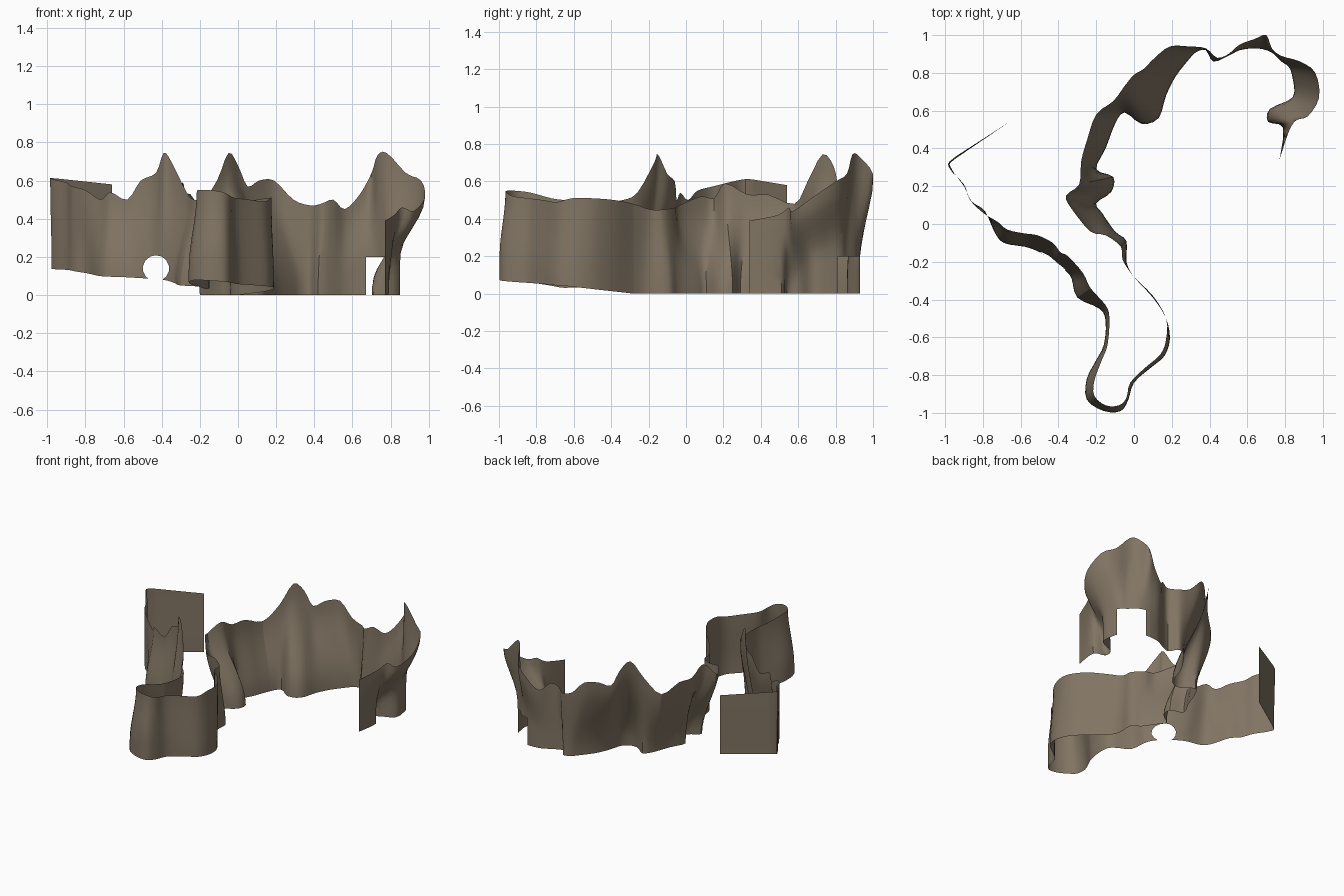
import bpy
import bmesh
from math import cos, sin, pi
from mathutils import Vector

default_cube = bpy.data.objects.get("Cube")
if default_cube:
    bpy.data.objects.remove(default_cube, do_unlink=True)

ROWS = 10
STEPS = 3
UNIT = 0.01

rock = bpy.data.materials.new("brown_rock")
rock.use_nodes = True
rock_colour = (0.22, 0.176, 0.125, 1)
rock.diffuse_color = rock_colour
rock.node_tree.nodes["Principled BSDF"].inputs["Base Color"].default_value = rock_colour


def spread(values, fraction):
    """Read a short list of evenly spread values at a fraction of its length."""
    place = fraction * (len(values) - 1)
    index = min(int(place), len(values) - 2)
    return values[index] + (values[index + 1] - values[index]) * (place - index)


def smooth_path(before, stations, after):
    """Pass a rounded curve through the stations, in line with the neighbouring walls."""
    points = [Vector(station) for station in [before, *stations, after]]
    path = []
    for a, b, c, d in zip(points, points[1:], points[2:], points[3:]):
        for step in range(STEPS):
            t = step / STEPS
            path.append(b + (c - a) * t / 2
                        + (a - b * 2.5 + c * 2 - d / 2) * t ** 2
                        + ((b - c) * 3 + d - a) / 2 * t ** 3)
    path.append(points[-2])
    return path


def cut_opening(bm, nearby, planes):
    """Remove the convex region enclosed by the planes from the nearby faces."""
    inside = [face for face in bm.faces if nearby(face.calc_center_median())]
    for point, normal in planes:
        edges = {edge for face in inside for edge in face.edges}
        verts = {vert for face in inside for vert in face.verts}
        result = bmesh.ops.bisect_plane(
            bm, geom=inside + list(edges) + list(verts), plane_co=point, plane_no=normal)
        pieces = {item for item in result["geom"] if isinstance(item, bmesh.types.BMFace)}
        pieces.update(face for face in inside if face.is_valid)
        inside = [face for face in pieces
                  if (face.calc_center_median() - Vector(point)).dot(Vector(normal)) < 0]
    bmesh.ops.delete(bm, geom=inside, context="FACES")


def build_wall(name, path, foot_heights, lean_starts, opening):
    """Loft a sheet from foot to crest, upright below the height where its lean starts."""
    bm = bmesh.new()
    columns = []
    for number, (crest_x, crest_y, crest_z, foot_x, foot_y) in enumerate(path):
        fraction = number / (len(path) - 1)
        foot = Vector((foot_x, foot_y, spread(foot_heights, fraction))) * UNIT
        crest = Vector((crest_x, crest_y, crest_z)) * UNIT
        start = spread(lean_starts, fraction)
        column = []
        for row in range(ROWS + 1):
            t = row / ROWS
            lean = max(0, (t - start) / (1 - start))
            point = foot.lerp(crest, lean * lean * (3 - 2 * lean))
            point.z = foot.z + (crest.z - foot.z) * t
            column.append(bm.verts.new(point))
        columns.append(column)
    for left, right in zip(columns, columns[1:]):
        for row in range(ROWS):
            bm.faces.new((left[row], right[row], right[row + 1], left[row + 1]))
    if opening:
        cut_opening(bm, *opening)
    mesh = bpy.data.meshes.new(name)
    bm.to_mesh(mesh)
    bm.free()
    mesh.materials.append(rock)
    wall = bpy.data.objects.new(name, mesh)
    bpy.context.collection.objects.link(wall)
    bpy.ops.object.select_all(action="DESELECT")
    wall.select_set(True)
    bpy.context.view_layer.objects.active = wall
    bpy.ops.object.shade_smooth_by_angle(angle=pi / 4)


# Round drain hole near the foot of the left wall
hole_centre = Vector((-0.43, 0, 0.14))
hole_planes = []
for step in range(14):
    outward = Vector((cos(step * pi / 7), 0, sin(step * pi / 7)))
    hole_planes.append((hole_centre + outward * 0.067, outward))
hole = (lambda c: -0.6 < c.x < -0.3, hole_planes)

# Square doorway at the foot of the hooked wall
doorway = (lambda c: c.y > 0.8, [
    ((0.67, 0, 0), (-1, 0, 0)),
    ((0.83, 0, 0), (1, 0, 0)),
    ((0, 0, 0.2), (0, 0, 1)),
])

# Each station along a wall is crest x, y, z and foot x, y
# Flat end plate
end_plate = [(-66, 54, 58, -66, 54), (-94, 36, 61, -94, 35)]

# Long left wall with its tall spike
left_wall = [
    (-94, 36, 61, -94, 35), (-98, 30, 61, -97, 30),
    (-90, 21, 59, -90, 20), (-87, 13, 57, -86, 12), (-80, 6, 55, -79, 7),
    (-72, 1, 50, -74, -4), (-67, -3, 54, -69, -10), (-58, -5, 50, -58, -12),
    (-51, -6, 60, -52, -14), (-43, -10, 64, -45, -18), (-39, -15, 74.5, -41, -21),
    (-35, -17, 70, -36, -25), (-27, -26, 54, -33, -29), (-23, -34, 50, -30, -39),
]

# Rounded bend at the front
front_bend = [
    (-23, -34, 50, -30, -39), (-15, -43, 49, -18, -45), (-13, -50, 49, -15, -52),
    (-14, -64, 50, -16, -64), (-17, -72, 51, -20, -72), (-21, -83, 54, -25, -82),
    (-21, -91, 55, -25, -93), (-15, -96, 55, -16, -99), (-8, -96, 54, -7, -99),
    (-4, -92, 52, -3, -93), (-2, -84, 51, 0, -84), (6, -76, 50, 9, -76),
    (14, -69, 49, 16, -70), (17, -61, 51, 19, -61), (17, -50, 51, 17, -50),
    (10, -38, 50, 10, -39), (0, -28, 48, 0, -28),
]

# Leaning inner wall with a recess
inner_wall = [
    (0, -28, 48, 0, -28), (-6, -19, 45, -4, -20), (-7, -12, 45, -4, -9),
    (-15, -6, 46, -10, -4), (-23, -4, 47, -17, 6), (-33, 8, 52, -20, 11),
    (-36, 15, 51, -12, 17), (-29, 21, 59, -11, 25), (-28, 33, 53, -20, 29),
    (-25, 44, 53, -15, 40), (-20, 58, 48, -10, 53),
]

# Back wall with a broad base below its spike
back_wall = [
    (-20, 58, 48, -10, 53), (-11, 65, 60, -5, 59), (-5, 73, 74.5, 4, 53),
    (0, 79, 68, 13, 56), (5, 82, 57, 17, 68), (11, 88, 60, 22, 78),
    (19, 94, 60, 29, 87), (29, 94, 50, 33, 91), (38, 93, 47, 38, 92),
    (44, 88, 48, 42, 86), (50, 90, 50, 50, 89), (56, 95, 45, 56, 92),
    (64, 98, 53, 64, 93),
]

# Hooked wall that flares out and folds back to a low end
hook_wall = [
    (64, 98, 53, 64, 93), (70, 100, 64, 70, 92), (73, 93, 73, 74, 90),
    (78, 89, 74.5, 78, 86), (88, 86, 64, 82, 83), (96, 80, 60, 84, 77),
    (98, 67, 51, 84, 67), (92, 57, 44, 72, 61), (86, 55, 46, 71, 54),
    (82, 49, 42, 79, 51), (77, 34, 39, 77, 34),
]

# Name, stations, foot heights, lean starts and opening of every wall in order
walls = [
    ("end_plate", end_plate, [14, 14], [0, 0], None),
    ("left_wall", left_wall, [14, 13, 10, 9, 8, 5], [0, 0], hole),
    ("front_bend", front_bend, [5, 3, 8, 6, 4, 0], [0, 0, 0.3, 0, 0], None),
    ("inner_wall", inner_wall, [0, 0], [0, 0], None),
    ("back_wall", back_wall, [0, 0], [0, 0, 0, 0.35], None),
    ("hook_wall", hook_wall, [0, 0], [0.35, 0.35, 0.35, 0.35, 0, 0], doorway),
]
for index, (name, stations, feet, leans, opening) in enumerate(walls):
    before = walls[index - 1][1][-2] if index else stations[0]
    after = walls[index + 1][1][1] if index + 1 < len(walls) else stations[-1]
    if name == "end_plate":
        path = stations
    else:
        path = smooth_path(before, stations, after)
    build_wall(name, path, feet, leans, opening)
